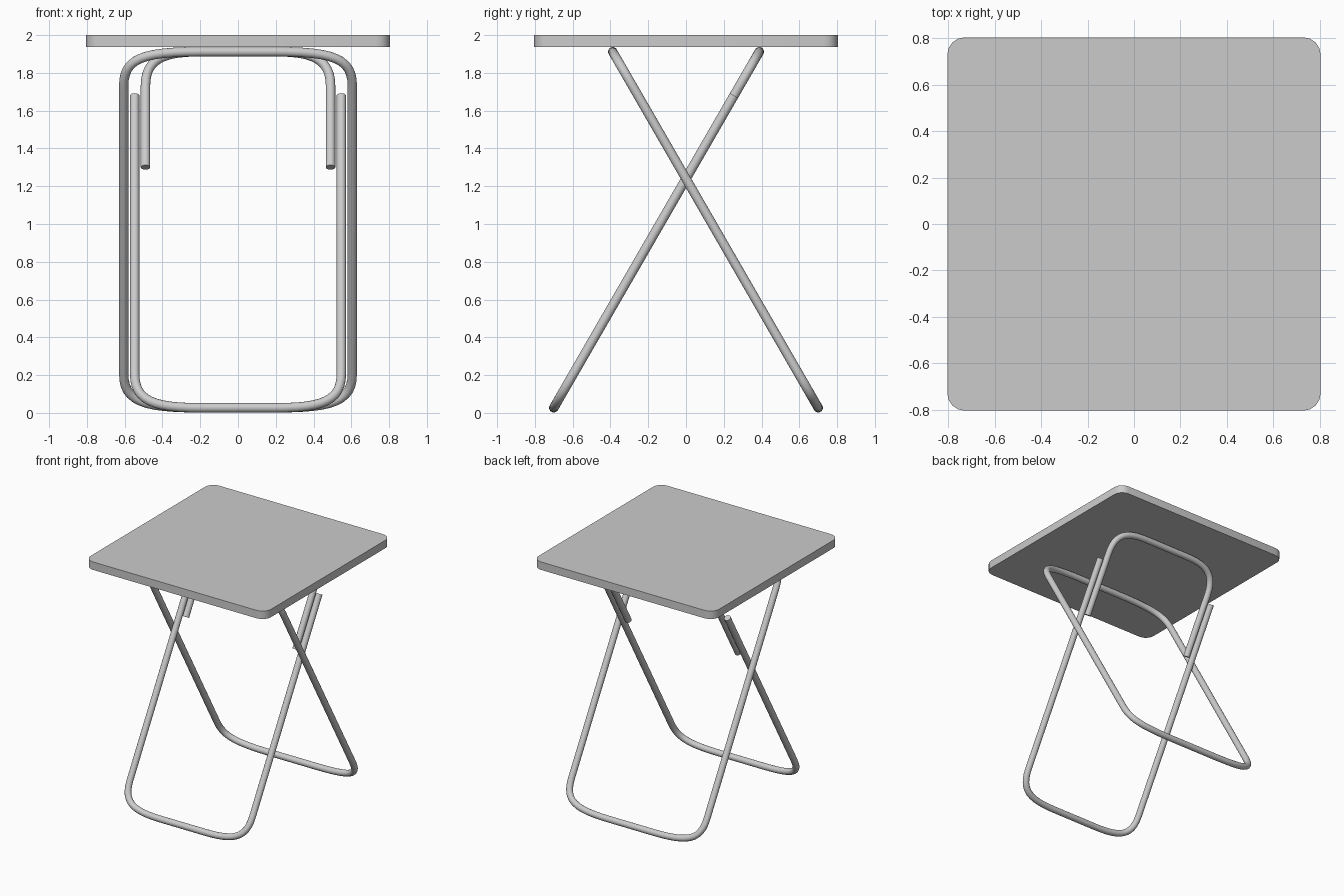
import bpy, bmesh, math

if "Cube" in bpy.data.objects:
    bpy.data.objects.remove(bpy.data.objects["Cube"])

grey = bpy.data.materials.new("light grey")
grey.diffuse_color = (0.6, 0.6, 0.6, 1)
grey.use_nodes = True
grey.node_tree.nodes["Principled BSDF"].inputs["Base Color"].default_value = grey.diffuse_color

R = 0.025                      # tube radius
Z0, Z1 = 0.027, 1.912          # axis height of lowest and highest tube
Y0, Y1 = 0.70, 0.388           # how far the legs spread at floor and top


def finish(ob, angle=35):
    ob.data.materials.clear()
    ob.data.materials.append(grey)
    bpy.ops.object.select_all(action='DESELECT')
    ob.select_set(True)
    bpy.context.view_layer.objects.active = ob
    bpy.ops.object.shade_smooth_by_angle(angle=math.radians(angle))


def corner(x, z, dz, s):
    """Soft corner: end on the upright, then end on the crossbar (x side = s)."""
    up, bar = (s * x, z + dz), (s * 0.2, z)
    h_up, h_bar = (s * x, z + dz * 0.2), (s * (x - 0.1), z)
    return [(up, None, h_up), (bar, h_bar, None)]


def flip(seg):
    return [(p, b, a) for p, a, b in reversed(seg)]


def tube(name, knots, lean, cyclic=False):
    """Bent tube in a plane leaning along y; knots are (point, handle in, handle out)."""
    def to3(p):
        t = (p[1] - Z0) / (Z1 - Z0)
        return (p[0], lean * (Y0 - t * (Y0 + Y1)), p[1])
    cu = bpy.data.curves.new(name + "_path", 'CURVE')
    cu.dimensions = '3D'
    cu.bevel_depth, cu.bevel_resolution = R, 6
    cu.use_fill_caps, cu.resolution_u = True, 12
    sp = cu.splines.new('BEZIER')
    sp.bezier_points.add(len(knots) - 1)
    sp.use_cyclic_u = cyclic
    for bp, (p, a, b) in zip(sp.bezier_points, knots):
        bp.handle_left_type = bp.handle_right_type = 'FREE'
        bp.co = to3(p)
        bp.handle_left = to3(a or p)
        bp.handle_right = to3(b or p)
    tmp = bpy.data.objects.new(name + "_path", cu)
    bpy.context.collection.objects.link(tmp)
    dg = bpy.context.evaluated_depsgraph_get()
    me = bpy.data.meshes.new_from_object(tmp.evaluated_get(dg))
    bpy.data.objects.remove(tmp)
    ob = bpy.data.objects.new(name, me)
    bpy.context.collection.objects.link(ob)
    bm = bmesh.new()
    bm.from_mesh(me)
    bmesh.ops.remove_doubles(bm, verts=bm.verts, dist=1e-5)
    bmesh.ops.recalc_face_normals(bm, faces=bm.faces)
    bm.to_mesh(me)
    bm.free()
    finish(ob)


def u_shape(x, z, dz, z_end):
    """Open U: upright, corner, crossbar, corner, upright."""
    return ([((-x, z_end), None, None)] + corner(x, z, dz, -1)
            + flip(corner(x, z, dz, 1)) + [((x, z_end), None, None)])


# outer leg frame: closed loop, floor bar at the back, top bar at the front
D = 0.18
tube("outer_leg_frame",
     corner(0.605, Z0, D, -1) + flip(corner(0.605, Z0, D, 1))
     + corner(0.605, Z1, -D, 1) + flip(corner(0.605, Z1, -D, -1)), 1, True)

# inner leg: lower U and the narrower upper U beside it
tube("inner_leg_lower", u_shape(0.547, Z0, D, 1.68), -1)
tube("inner_leg_upper", u_shape(0.49, Z1, -D, 1.30), -1)

# table top: square slab with rounded corners
H, C = 0.805, 0.075
bm = bmesh.new()
verts = []
for k in range(4):
    mid = math.radians(45 + 90 * k)
    cx, cy = (H - C) * math.copysign(1, math.cos(mid)), (H - C) * math.copysign(1, math.sin(mid))
    for i in range(5):
        a = mid + math.radians(-45 + 22.5 * i)
        verts.append(bm.verts.new((cx + C * math.cos(a), cy + C * math.sin(a), 1.936)))
base = bm.faces.new(verts)
ext = bmesh.ops.extrude_face_region(bm, geom=[base], use_keep_orig=True)
for v in ext["geom"]:
    if isinstance(v, bmesh.types.BMVert):
        v.co.z = 2.0
bmesh.ops.recalc_face_normals(bm, faces=bm.faces)
me = bpy.data.meshes.new("table_top")
bm.to_mesh(me)
bm.free()
top = bpy.data.objects.new("table_top", me)
bpy.context.collection.objects.link(top)
finish(top)
